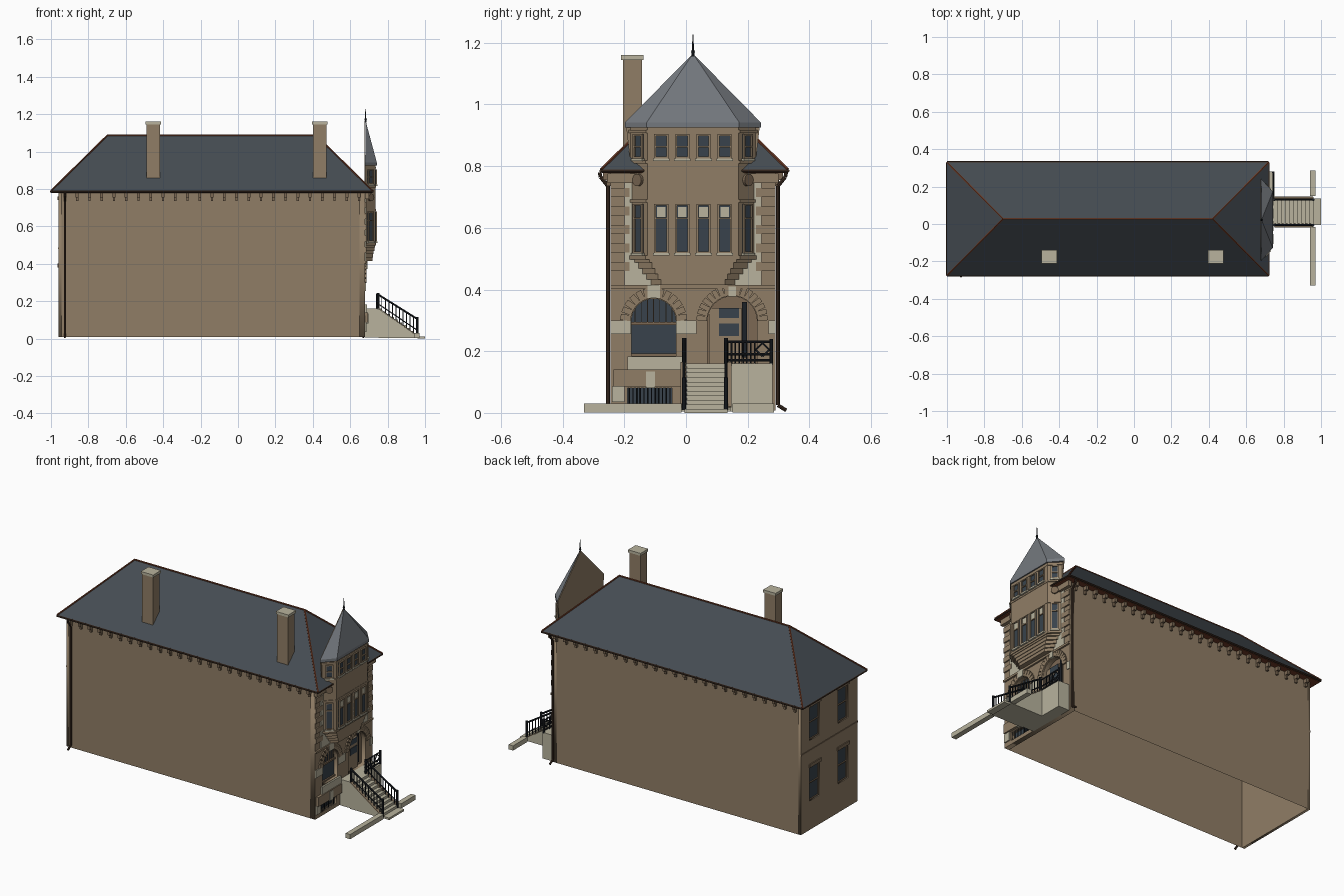
import bpy, bmesh, math
from mathutils import Matrix, Vector

if "Cube" in bpy.data.objects:
    bpy.data.objects.remove(bpy.data.objects["Cube"])

def material(name, *rgb):
    m = bpy.data.materials.new(name)
    m.use_nodes = True
    m.diffuse_color = (*rgb, 1)
    m.node_tree.nodes["Principled BSDF"].inputs["Base Color"].default_value = (*rgb, 1)
    return m

BROWN = material("brown stone", .28, .207, .132)
CREAM = material("cream stone", .48, .45, .34)
SLATE = material("dark slate", .06, .073, .085)
LEAD = material("grey slate", .175, .19, .21)
RUST = material("rust trim", .16, .045, .02)
IRON = material("black iron", .012, .015, .02)
GLASS = material("dark glass", .04, .055, .072)
GUTTER = material("dark brown metal", .05, .028, .018)
UMBER = material("shaded brown stone", .2, .14, .088)

MID = .0225                                  # centre line of the house in y
FRONT, BACK, LEFT, RIGHT = .68, -.96, .29, -.245
parts = {}

def part(name, mat):
    return parts.setdefault(name, (bmesh.new(), mat))[0]

def box(name, mat, x, y, z, frame=Matrix()):
    size = [b - a for a, b in (x, y, z)]
    mid = Vector([(a + b) / 2 for a, b in (x, y, z)])
    bmesh.ops.create_cube(part(name, mat), size=1,
                          matrix=frame @ Matrix.Translation(mid) @ Matrix.Diagonal((*size, 1)))

def rod(name, mat, a, b, r, r2=None, sides=8):
    a, b = Vector(a), Vector(b)
    d = b - a
    m = Matrix.Translation((a + b) / 2) @ d.to_track_quat('Z', 'Y').to_matrix().to_4x4()
    bmesh.ops.create_cone(part(name, mat), cap_ends=True, segments=sides, radius1=r,
                          radius2=r if r2 is None else r2, depth=d.length, matrix=m)

def loft(name, mat, lower, upper):
    """Closed solid between two rings of equal length."""
    bm = part(name, mat)
    lo, hi = [bm.verts.new(p) for p in lower], [bm.verts.new(p) for p in upper]
    bm.faces.new(lo[::-1])
    bm.faces.new(hi)
    for i in range(len(lo)):
        j = (i + 1) % len(lo)
        bm.faces.new((lo[i], lo[j], hi[j], hi[i]))
    bmesh.ops.remove_doubles(bm, verts=lo + hi, dist=1e-5)

def panel(name, mat, x0, x1, *outlines):
    """Flat wall facing x; the first outline is the edge, the rest are openings."""
    cu = bpy.data.curves.new(name, 'CURVE')
    cu.dimensions, cu.fill_mode, cu.extrude = '2D', 'BOTH', (x1 - x0) / 2
    for pts in outlines:
        sp = cu.splines.new('POLY')
        sp.points.add(len(pts) - 1)
        sp.use_cyclic_u = True
        for p, (u, v) in zip(sp.points, pts):
            p.co = (u, v, 0, 1)
    tmp = bpy.data.objects.new(name + " outline", cu)
    bpy.context.collection.objects.link(tmp)
    me = bpy.data.meshes.new_from_object(tmp.evaluated_get(bpy.context.evaluated_depsgraph_get()))
    bpy.data.objects.remove(tmp)
    me.transform(Matrix(((0, 0, 1, (x0 + x1) / 2), (1, 0, 0, 0), (0, 1, 0, 0), (0, 0, 0, 1))))
    me.materials.clear()
    me.materials.append(mat)
    bpy.context.collection.objects.link(bpy.data.objects.new(name, me))

def rect(y0, y1, z0, z1):
    return [(y0, z0), (y1, z0), (y1, z1), (y0, z1)]

def arch(cy, r, z0, zc):
    arc = [math.pi * i / 16 for i in range(17)]
    return [(cy - r, z0), (cy + r, z0)] + [(cy + r * math.cos(a), zc + r * math.sin(a)) for a in arc]

def window(name, x, y, angle, w, z0, z1, splits, trim=BROWN):
    """Framed window whose outward direction is +x turned by angle."""
    f = Matrix.Translation((x, y, 0)) @ Matrix.Rotation(angle, 4, 'Z')
    h, t = w / 2, .006
    box(name + "_glass", GLASS, (-.002, .002), (-h, h), (z0, z1), f)
    for s in (-1, 1):
        box(name + "_frame", trim, (-.002, .008), sorted((s * h, s * (h - t))), (z0, z1), f)
    for z in (z0, z1 - t, *splits):
        box(name + "_frame", trim, (-.002, .008), (-h, h), (z, z + t), f)
    box(name + "_sills", CREAM, (-.002, .012), (-h - .004, h + .004), (z0 - .008, z0), f)

# Main shell, open underneath
box("main_walls", BROWN, (BACK + .015, FRONT - .03), (RIGHT, LEFT), (.008, .78))
bm = part("main_walls", BROWN)
bmesh.ops.delete(bm, geom=[f for f in bm.faces if f.normal.z < -.9 or f.calc_center_median().z < .1], context='FACES')

# Front wall with arched openings, rear wall with four windows
WIN, DOOR, SPRING = -.105, .15, .298
panel("front_wall", BROWN, FRONT - .03, FRONT, rect(RIGHT, LEFT, .008, .78),
      arch(WIN, .072, .185, SPRING), arch(DOOR, .08, .16, SPRING), rect(-.19, -.045, .03, .08))
rear = [(y, z, z + .2) for y in (.16, -.107) for z in (.18, .54)]
panel("rear_wall", BROWN, BACK, BACK + .015, rect(RIGHT, LEFT, .008, .78),
      *[rect(y - .047, y + .047, a, b) for y, a, b in rear])
for y, a, b in rear:
    window("rear_window", BACK + .013, y, math.pi, .094, a, b, [(a + b) / 2], UMBER)
    box("rear_lintels", UMBER, (BACK - .006, BACK), (y - .055, y + .055), (b, b + .02))
box("rear_string_course", UMBER, (BACK - .003, BACK), (RIGHT, LEFT), (.478, .486))

# Arched window and basement grille
panel("arched_glass", GLASS, .65, .655, arch(WIN, .072, .185, SPRING))
box("arched_window_bars", UMBER, (.65, .664), (WIN - .072, WIN + .072), (.285, .295))
box("arched_window_bars", UMBER, (.65, .664), (WIN - .072, WIN + .072), (.185, .193))
for i in range(-3, 4):
    h = math.sqrt(.072 ** 2 - (i * .02) ** 2)
    box("arched_window_bars", UMBER, (.65, .66), (WIN + i * .02 - .0015, WIN + i * .02 + .0015), (.295, SPRING + h))
box("basement_glass", GLASS, (.65, .655), (-.19, -.045), (.03, .08))
for i in range(12):
    y = -.184 + i * .012
    rod("basement_grille", IRON, (.674, y, .03), (.674, y, .08), .002, sides=6)

# Door in the arched porch
panel("porch_recess", UMBER, .65, .653, arch(DOOR, .08, .16, SPRING))
box("door", BROWN, (.653, .662), (.075, .18), (.16, .34))
for z0, z1 in ((.25, .29), (.308, .34)):
    box("door_glass", GLASS, (.662, .665), (.107, .172), (z0, z1))
box("door_side_gap", IRON, (.653, .66), (.182, .197), (.18, .36))

# Arch stones and keystones
def arch_stones(name, cy, r0, r1, n):
    for i in range(n):
        a = math.pi * (i + .5) / n
        f = Matrix.Translation((FRONT, cy, SPRING)) @ Matrix.Rotation(a, 4, 'X')
        w = math.pi * (r0 + r1) / 2 / n * .44
        box(name, UMBER if i % 2 else BROWN, (-.004, .008), (r0, r1), (-w, w), f)
arch_stones("door_arch_stones", DOOR, .082, .116, 17)
arch_stones("window_arch_stones", WIN, .074, .108, 13)
box("keystones", CREAM, (FRONT, .692), (WIN - .02, WIN + .02), (.372, .415))
box("keystones", CREAM, (FRONT, .692), (DOOR - .012, DOOR + .012), (.378, .41))

# Bands on the front wall
for y0, y1 in ((RIGHT, -.178), (-.032, .034), (.268, LEFT)):
    box("cream_bands", CREAM, (FRONT, .685), (y0, y1), (.255, .3))
box("window_sill", CREAM, (FRONT, .69), (-.19, -.012), (.14, .183))
box("plinth_band", BROWN, (FRONT, .695), (-.235, -.015), (.085, .14))
box("plinth_keystone", CREAM, (FRONT, .698), (-.13, -.1), (.08, .135))
box("plinth_blocks", CREAM, (FRONT, .687), (RIGHT + .005, -.2), (.035, .085))
box("string_course", BROWN, (FRONT, .69), (RIGHT, LEFT), (.403, .415))
box("front_cornice", BROWN, (FRONT, .7), (RIGHT - .01, LEFT + .01), (.745, .777))
for s in (-1, 1):
    box("cream_wall_panels", CREAM, (FRONT, .685), sorted((MID + s * .09, MID + s * .222)), (.415, .745))
    for i in range(5):                       # quoin teeth
        box("quoins", BROWN, (FRONT, .688), sorted((MID + s * .205, MID + s * .2675)), (.46 + i * .06, .49 + i * .06))

# Bay tower
def plan(z, k=1):
    return [(FRONT + dx * k, MID + dy * k, z) for dx, dy in
            ((0, -.2025), (.055, -.1475), (.055, .1475), (0, .2025))]
for i in range(5):
    loft("bay_corbels", UMBER if i % 2 else BROWN, plan(.415 + i * .018, .7 + i * .065), plan(.433 + i * .018, .7 + i * .065))
loft("bay_walls", BROWN, plan(.5), plan(.93))
for z, t, k in ((.498, .012, 1.04), (.682, .01, 1.03), (.808, .01, 1.04), (.908, .01, 1.03)):
    loft("bay_ledges", BROWN, plan(z, k), plan(z + t, k))
for i in range(4):
    y = MID + (i - 1.5) * .0685
    window("bay_lower_window", .735, y, 0, .046, .518, .678, [.628], CREAM if i < 0 else BROWN)
    box("bay_transom_lights", CREAM, (.735, .741), (y - .014, y + .014), (.636, .668))
    window("bay_upper_window", .735, y, 0, .046, .825, .904, [.86])
for s in (-1, 1):
    x, y, a = FRONT + .0275, MID + s * .175, s * math.radians(45)
    window("bay_lower_window", x, y, a, .042, .518, .678, [.628])
    window("bay_upper_window", x, y, a, .042, .825, .904, [.86])
    out = Vector((math.cos(a), math.sin(a), 0)) * .01
    p = Vector((x, y, .755))
    rod("bay_medallions", UMBER, p, p + out, .02, sides=16)

# Tower roof, its flat back and finial
def eave(z, grow=0):
    return [(FRONT + dx, MID + dy, z) for dx, dy in ((0, -.22), (.062, -.15), (.062, .15), (0, .22))]
apex = (FRONT + .002, MID, 1.165)
loft("tower_eave", LEAD, eave(.925), eave(.942))
loft("tower_roof", LEAD, eave(.942), [apex] * 4)
panel("tower_back", BROWN, FRONT - .004, FRONT, [(MID - .2, .79), (MID + .2, .79), (MID + .218, .94), (MID, 1.163), (MID - .218, .94)])
rod("finial", IRON, (FRONT + .002, MID, 1.155), (FRONT + .002, MID, 1.227), .005, .001)
rod("finial", IRON, (FRONT + .002, MID, 1.168), (FRONT + .002, MID, 1.18), .007, .003)

# Hipped roof with rust coloured ridges
X0, X1, Y0, Y1 = -1, .72, -.275, .33
corners = [Vector((x, y, .79)) for x, y in ((X0, Y0), (X1, Y0), (X1, Y1), (X0, Y1))]
ends = [Vector((x, .0275, 1.085)) for x in (-.7, .42)]
loft("main_roof", SLATE, corners, [ends[0], ends[1], ends[1], ends[0]])
for a, b in zip(corners, (ends[0], ends[1], ends[1], ends[0])):
    rod("roof_ridges", RUST, a, b, .005, sides=6)
rod("roof_ridges", RUST, *ends, .005, sides=6)
box("eaves_board", RUST, (X0 + .003, X1 - .003), (Y0 + .003, Y1 - .003), (.778, .79))
for y in (Y0, Y1):
    rod("gutters", GUTTER, (X0, y, .785), (X1, y, .785), .006)
for x in (X0, X1):
    rod("gutters", GUTTER, (x, Y0, .785), (x, Y1, .785), .005)

# Eaves brackets along both long walls
for i in range(25):
    x = -.925 + i * .0655
    for y, s in ((RIGHT, -1), (LEFT, 1)):
        box("eaves_brackets", UMBER, (x - .008, x + .008), sorted((y, y + s * .024)), (.755, .778))
        box("eaves_brackets", UMBER, (x - .006, x + .006), sorted((y, y + s * .012)), (.735, .755))

# Downpipes
for x, y, s in ((-.925, RIGHT, -1), (.67, LEFT, 1)):
    path = [(x, y + s * d, z) for d, z in ((.035, .78), (.032, .765), (.008, .735), (.008, .025), (.035, .008))]
    for a, b in zip(path, path[1:]):
        rod("downpipes", GUTTER, a, b, .006)

# Chimneys
for x in (-.4525, .4375):
    box("chimneys", BROWN, (x - .036, x + .036), (-.205, -.143), (.84, 1.145))
    box("chimney_caps", CREAM, (x - .041, x + .041), (-.21, -.138), (1.145, 1.16))

# Entrance landing, steps and kerbs
box("landing", CREAM, (FRONT, .75), (-.01, .28), (.005, .16))
N, run, rise = 10, .021, .0148
for i in range(N):
    box("steps", CREAM, (.75 + i * run, .75 + (i + 1) * run), (0, .13), (.004, .16 - i * rise))
for y in (-.015, .13):
    ring = [(.75, .004), (.96, .004), (.96, .012), (.75, .16)]
    loft("stair_cheeks", CREAM, [(x, y + .015, z) for x, z in ring], [(x, y, z) for x, z in ring])
    f = Matrix.Translation((.75, y, .161)) @ Matrix.Rotation(math.atan2(.148, .21), 4, 'Y')
    box("cheek_caps", BROWN, (0, .25), (-.003, .018), (0, .004), f)
box("foot_slab", CREAM, (.96, 1), (-.005, .135), (0, .012))
box("kerbs", CREAM, (.94, .97), (-.33, -.015), (.002, .03))
box("kerbs", CREAM, (.94, .97), (.15, .285), (.002, .03))

# Iron railings
for y in (-.006, .13):
    rod("stair_railings", IRON, (.75, y, .235), (.958, y, .105), .005)
    rod("stair_railings", IRON, (.75, y, .185), (.958, y, .045), .003)
    for x, z0, z1 in ((.75, .155, .243), (.958, .01, .115)):
        rod("stair_railings", IRON, (x, y, z0), (x, y, z1), .007)
    for i in range(1, 11):
        x = .75 + i * .0189
        rod("stair_railings", IRON, (x, y, .16 - i * .0135), (x, y, .235 - i * .0118), .0025, sides=6)
for z in (.17, .19, .23):
    rod("landing_railing", IRON, (.744, .13, z), (.744, .276, z), .004)
for i in range(8):
    y = .135 + i * .0125
    rod("landing_railing", IRON, (.744, y, .16), (.744, y, .23), .0025, sides=6)
rod("landing_railing", IRON, (.744, .276, .155), (.744, .276, .24), .006)
diamond = [(.744, .248 + .022 * math.cos(a), .205 + .022 * math.sin(a)) for a in [i * math.pi / 2 for i in range(5)]]
for a, b in zip(diamond, diamond[1:]):
    rod("landing_railing", IRON, a, b, .003, sides=6)

# Turn the collected parts into objects; stones of mixed colour share a part by rule
for name, (bm, mat) in parts.items():
    bmesh.ops.recalc_face_normals(bm, faces=bm.faces)
    me = bpy.data.meshes.new(name)
    bm.to_mesh(me)
    bm.free()
    me.materials.append(mat)
    bpy.context.collection.objects.link(bpy.data.objects.new(name, me))
